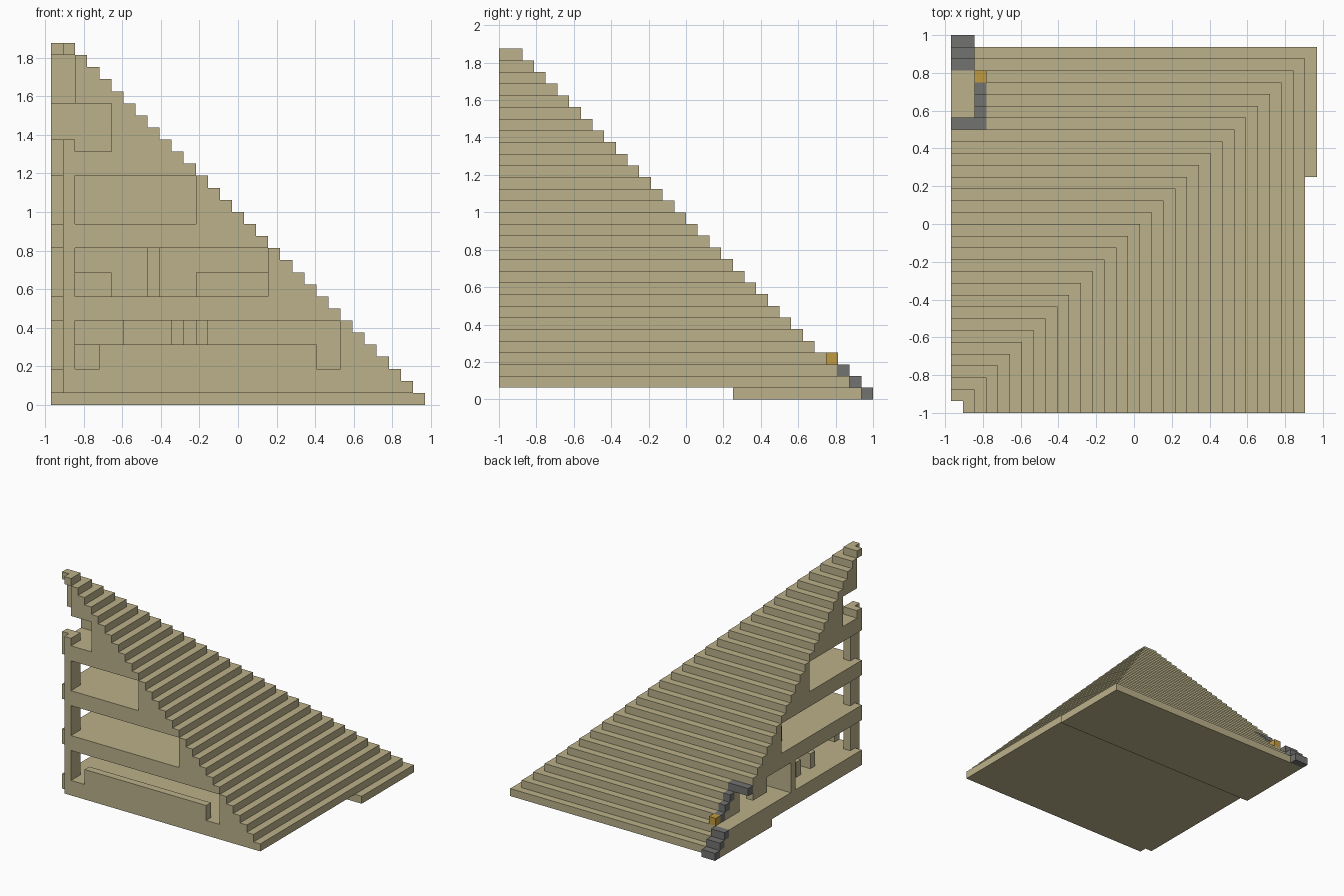
import bpy
import bmesh

U = 0.0625                      # one block
cube = bpy.data.objects.get("Cube")
if cube:
    bpy.data.objects.remove(cube)


def material(name, rgb):
    m = bpy.data.materials.new(name)
    m.use_nodes = True
    m.diffuse_color = (*rgb, 1)
    m.node_tree.nodes["Principled BSDF"].inputs["Base Color"].default_value = (*rgb, 1)
    return m


sand = material("sandstone", (0.50, 0.44, 0.255))
grey = material("grey_stone", (0.17, 0.17, 0.165))
gold = material("gold", (0.52, 0.32, 0.05))


def build(name, mat, boxes):
    """Boxes are block ranges (x0, x1, y0, y1, z0, z1) from the cut corner."""
    bm = bmesh.new()
    for x0, x1, y0, y1, z0, z1 in boxes:
        if x1 <= x0 or y1 <= y0:
            continue
        for v in bmesh.ops.create_cube(bm, size=1)["verts"]:
            v.co.x = (x1 if v.co.x > 0 else x0) * U - 31 * U / 2
            v.co.y = (y1 if v.co.y > 0 else y0) * U - 1
            v.co.z = (z1 if v.co.z > 0 else z0) * U
    mesh = bpy.data.meshes.new(name)
    bm.to_mesh(mesh)
    bm.free()
    mesh.materials.append(mat)
    obj = bpy.data.objects.new(name, mesh)
    bpy.context.collection.objects.link(obj)


def solid(n, k, notch):
    """Full square layer with a notch at the cut corner."""
    return [(notch, n, 0, n, k, k + 1), (0, notch, notch, n, k, k + 1)]


# Stepped shell, floors and roof, one layer at a time
ROOMS = {3: 24, 9: 18, 15: 12, 21: 5}   # first layer of each storey: room size
shell, floors, trim = [], [], []
for k in range(30):
    n = 31 - k
    start = k - (k - 3) % 6
    room = ROOMS.get(start) if (k - 3) % 6 < 4 else None
    if k == 0:
        shell.append((0, n, 20, n, 0, 1))
    elif room:
        shell.append((room, n, 0, n, k, k + 1))
        if start == 3:                  # doorway with stone edging
            shell.append((3, room, room, n, k, k + 1))
            shell.append((2, 3, room, n - 1, k, k + 1))
            trim.append((0 if k == 6 else 2, 3, n - 1, n, k, k + 1))
        else:
            shell.append((0, room, room, n, k, k + 1))
    elif 25 <= k <= 28:
        shell += solid(n, k, 2)
    else:
        floors += solid(n, k, 1)
build("stepped_shell", sand, shell)
build("floor_slabs", sand, floors)
build("doorway_edging", grey, trim)

# Corner columns between floors, with a broken stub on the top floor
build("corner_columns", sand, [(1, 2, 0, 2, z, z + 4) for z in (3, 9, 15)])
build("column_stub", sand, [(1, 2, 0, 2, 21, 22), (0, 1, 1, 2, 21, 22)])

# Low wall along the front and hanging wall beside the doorway
build("front_parapet", sand, [(4, 22, 0, 1, 3, 5)])
build("hanging_wall", sand, [(0, 1, 21, 24, 5, 7)])

# Interior partitions
build("ground_partitions", sand, [(0, 6, 15, 16, 3, 7), (10, 11, 12, 16, 3, 7),
                                  (12, 13, 12, 16, 3, 7), (2, 6, 11, 12, 3, 5),
                                  (2, 6, 8, 9, 3, 5)])
build("upper_partitions", sand, [(2, 5, 15, 18, 9, 11), (12, 18, 15, 18, 9, 11),
                                 (8, 9, 16, 18, 9, 13)])

# Entrance steps and marker block
build("entrance_steps", grey, [(0, 2, 31 - k, 32 - k, k, k + 1) for k in range(3)])
build("marker_block", gold, [(2, 3, 28, 29, 3, 4)])
